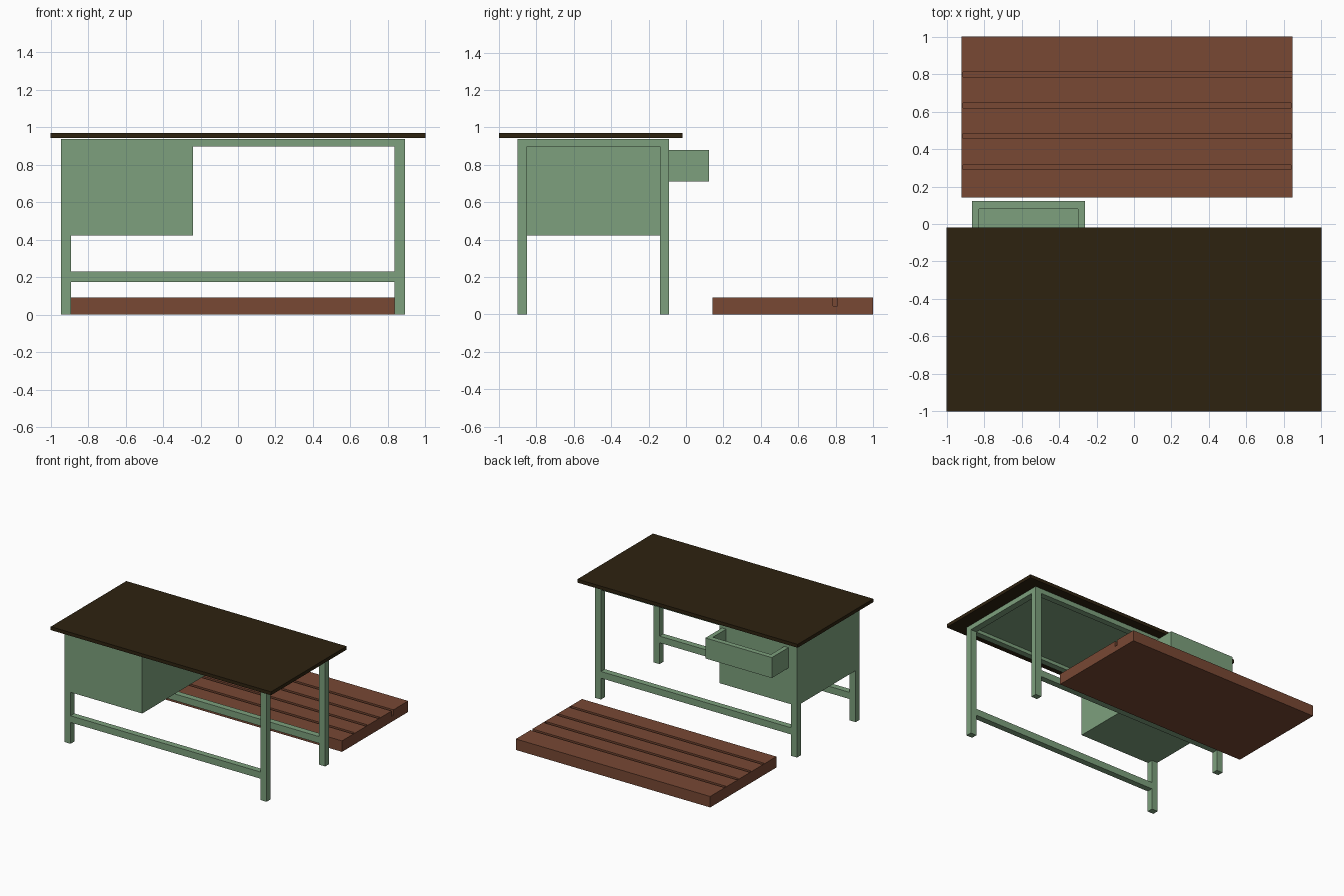
import bpy

if "Cube" in bpy.data.objects:
    bpy.data.objects.remove(bpy.data.objects["Cube"])


def material(name, rgb):
    m = bpy.data.materials.new(name)
    m.diffuse_color = (*rgb, 1)
    m.use_nodes = True
    m.node_tree.nodes["Principled BSDF"].inputs["Base Color"].default_value = m.diffuse_color
    return m


GREEN = material("sage green paint", (0.205, 0.352, 0.205))
BROWN = material("red brown wood", (0.188, 0.065, 0.034))
DARK = material("dark brown top", (0.027, 0.016, 0.005))


def box(name, x, y, z, mat):
    """Axis-aligned box from (min, max) ranges."""
    verts = [(a, b, c) for a in x for b in y for c in z]
    faces = [(0, 1, 3, 2), (4, 6, 7, 5), (0, 4, 5, 1),
             (2, 3, 7, 6), (0, 2, 6, 4), (1, 5, 7, 3)]
    me = bpy.data.meshes.new(name)
    me.from_pydata(verts, [], faces)
    me.materials.append(mat)
    ob = bpy.data.objects.new(name, me)
    bpy.context.collection.objects.link(ob)
    return ob


# Tabletop
box("tabletop", (-1, 1), (-1, -0.02), (0.942, 0.97), DARK)

# Four legs and the frame rails
X = {"left": (-0.945, -0.89), "right": (0.835, 0.89)}
Y = {"front": (-0.9, -0.85), "back": (-0.14, -0.09)}
TOP = 0.937
for yn, y in Y.items():
    for xn, x in X.items():
        box(f"{yn}_{xn}_leg", x, y, (0, TOP), GREEN)
    box(f"{yn}_top_rail", (-0.89, 0.835), y, (0.897, TOP), GREEN)
    box(f"{yn}_lower_rail", (-0.89, 0.835), y, (0.175, 0.23), GREEN)
for xn, x in X.items():
    box(f"{xn}_top_rail", x, (-0.85, -0.14), (0.897, TOP), GREEN)

# Sheet under the tabletop
box("under_top_panel", (-0.89, 0.835), (-0.85, -0.14), (0.925, TOP), GREEN)

# Drawer cabinet, flush with the legs
box("cabinet", (-0.944, -0.24), (-0.899, -0.091), (0.422, 0.936), GREEN)

# Open drawer pulled out of the cabinet's back
box("drawer_floor", (-0.83, -0.3), (-0.092, 0.08), (0.712, 0.735), GREEN)
box("drawer_face", (-0.865, -0.262), (0.08, 0.123), (0.712, 0.88), GREEN)
for side, x in (("left", (-0.865, -0.828)), ("right", (-0.3, -0.262))):
    box(f"drawer_{side}_wall", x, (-0.092, 0.08), (0.712, 0.88), GREEN)

# Floor platform: solid base with five planks separated by grooves
PX = (-0.92, 0.845)
edges = [0.142, 0.29, 0.315, 0.457, 0.482, 0.62, 0.645, 0.785, 0.81, 1.0]
box("platform_base", PX, (edges[0], edges[-1]), (0, 0.045), BROWN)
for i in range(0, len(edges), 2):
    box(f"platform_plank_{i // 2 + 1}", PX, (edges[i], edges[i + 1]), (0.045, 0.09), BROWN)

# Thin plates closing the groove ends; the rearmost stays open on the right
for i in range(1, len(edges) - 1, 2):
    y = (edges[i], edges[i + 1])
    box(f"groove_{i // 2 + 1}_left_end", (PX[0], PX[0] + 0.008), y, (0.045, 0.09), BROWN)
    if i < 7:
        box(f"groove_{i // 2 + 1}_right_end", (PX[1] - 0.008, PX[1]), y, (0.045, 0.09), BROWN)
